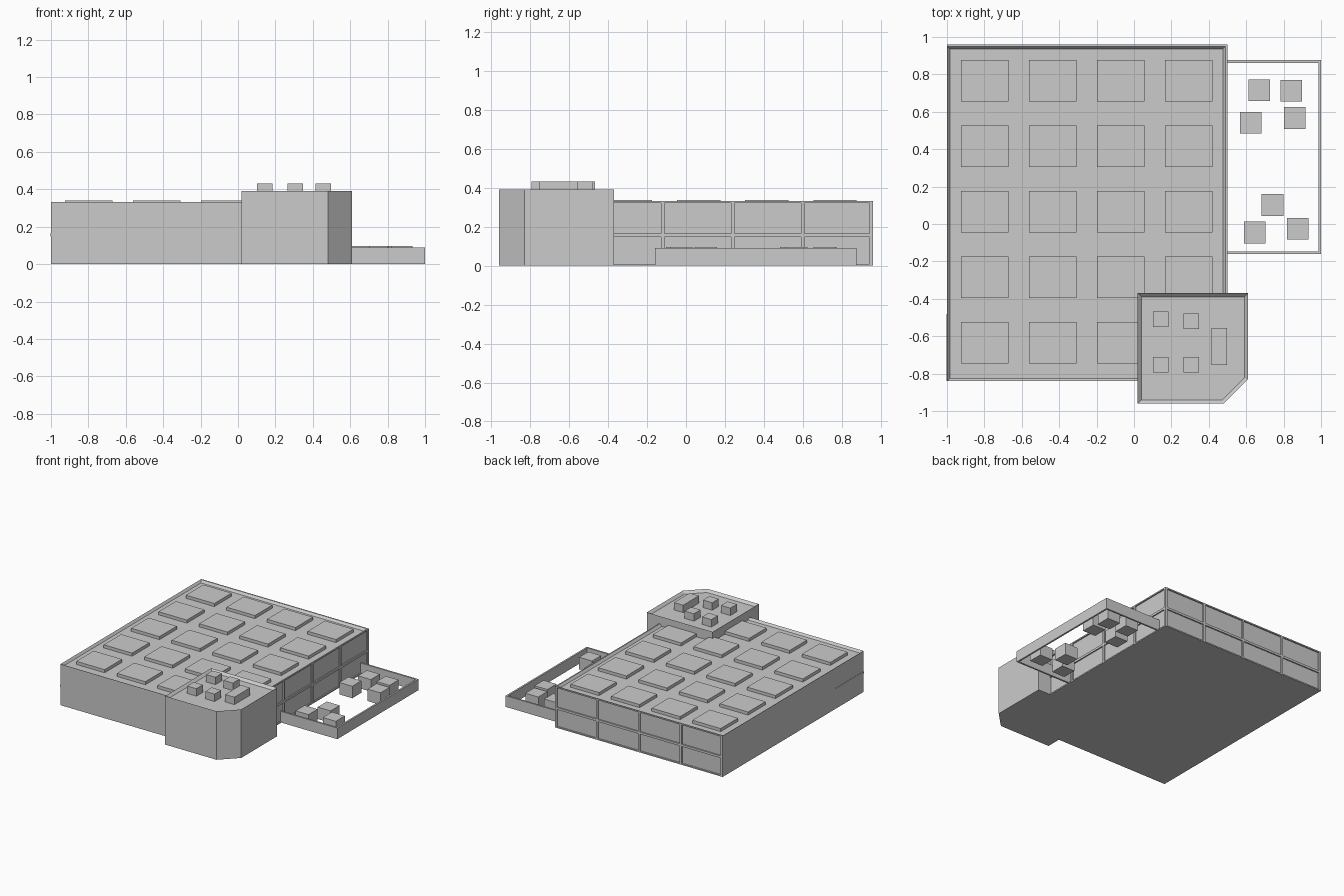
import bpy
import bmesh

default = bpy.data.objects.get("Cube")
if default:
    bpy.data.objects.remove(default, do_unlink=True)

GREY = (0.6, 0.6, 0.6, 1)
concrete = bpy.data.materials.new("plain_grey")
concrete.use_nodes = True
concrete.diffuse_color = GREY
concrete.node_tree.nodes["Principled BSDF"].inputs["Base Color"].default_value = GREY


def finish(bm, name):
    bmesh.ops.recalc_face_normals(bm, faces=bm.faces)
    mesh = bpy.data.meshes.new(name)
    bm.to_mesh(mesh)
    bm.free()
    mesh.materials.append(concrete)
    obj = bpy.data.objects.new(name, mesh)
    bpy.context.collection.objects.link(obj)
    return obj


def add_prism(bm, outline, z0, z1):
    """Extrude a flat outline upwards and return its top face."""
    base = bm.faces.new([bm.verts.new((x, y, z0)) for x, y in outline])
    out = bmesh.ops.extrude_face_region(bm, geom=[base], use_keep_orig=True)["geom"]
    for v in out:
        if isinstance(v, bmesh.types.BMVert):
            v.co.z = z1
    return next(f for f in out if isinstance(f, bmesh.types.BMFace))


def rect(x0, x1, y0, y1):
    return [(x0, y0), (x1, y0), (x1, y1), (x0, y1)]


def add_box(bm, x0, x1, y0, y1, z0, z1):
    return add_prism(bm, rect(x0, x1, y0, y1), z0, z1)


def add_square(bm, x, y, w, d, z0, z1):
    add_box(bm, x - w / 2, x + w / 2, y - d / 2, y + d / 2, z0, z1)


def parapet_block(name, outline, height, wall, depth):
    """Solid block whose roof is sunk behind a thin parapet."""
    bm = bmesh.new()
    top = add_prism(bm, outline, 0, height)
    bmesh.ops.recalc_face_normals(bm, faces=bm.faces)
    bmesh.ops.inset_region(bm, faces=[top], thickness=wall, use_even_offset=True)
    for v in top.verts:
        v.co.z -= depth
    return finish(bm, name)


# Main hall, with its right and back walls set behind a frame
X0, X1, Y0, Y1, H = -1.0, 0.5, -0.84, 0.96, 0.332
GAP, BAR = 0.01, 0.018
parapet_block("hall", rect(X0, X1 - GAP, Y0, Y1 - GAP), H, 0.015, 0.018)

# Frame of posts and rails on the right and back walls
bm = bmesh.new()
for z0, z1 in ((0, 0.01), (0.148, 0.166), (H - 0.01, H)):
    add_box(bm, X1 - GAP, X1, Y0, Y1, z0, z1)
    add_box(bm, X0, X1, Y1 - GAP, Y1, z0, z1)
for i in range(6):
    y = min(max(Y0 + i * (Y1 - Y0) / 5, Y0 + BAR / 2), Y1 - BAR / 2)
    add_box(bm, X1 - GAP, X1, y - BAR / 2, y + BAR / 2, 0, H)
for i in range(5):
    x = min(max(X0 + i * (X1 - X0) / 4, X0 + BAR / 2), X1 - BAR / 2)
    add_box(bm, x - BAR / 2, x + BAR / 2, Y1 - GAP, Y1, 0, H)
finish(bm, "wall_frame")

# Short rail near the front of the left-hand wall
bm = bmesh.new()
add_box(bm, X0 - 0.002, X0 + 0.01, Y0, -0.48, 0.148, 0.166)
finish(bm, "short_rail")

# Skylights in a regular grid
bm = bmesh.new()
for i in range(4):
    for j in range(5):
        add_square(bm, -0.797 + 0.363 * i, -0.635 + 0.35 * j, 0.254, 0.222, 0.3, 0.339)
finish(bm, "skylights")

# Corner office block with one cut corner
office = [(0.02, -0.96), (0.48, -0.96), (0.61, -0.83), (0.61, -0.37), (0.02, -0.37)]
parapet_block("office_block", office, 0.392, 0.02, 0.02)

# Rooftop units on the office
bm = bmesh.new()
for x, y, depth in ((0.143, -0.51, 0.083), (0.305, -0.52, 0.083), (0.143, -0.753, 0.083),
                    (0.305, -0.753, 0.083), (0.455, -0.655, 0.2)):
    add_square(bm, x, y, 0.083, depth, 0.36, 0.432)
finish(bm, "rooftop_units")

# Yard wall, three sides, open towards the hall
T = 0.014
bm = bmesh.new()
add_prism(bm, [(0.49, -0.16), (1, -0.16), (1, 0.876), (0.49, 0.876), (0.49, 0.876 - T),
               (1 - T, 0.876 - T), (1 - T, -0.16 + T), (0.49, -0.16 + T)], 0, 0.09)
finish(bm, "yard_wall")

# Crates in the yard
bm = bmesh.new()
for x, y in ((0.67, 0.715), (0.84, 0.712), (0.625, 0.542), (0.86, 0.567),
             (0.74, 0.102), (0.645, -0.045), (0.875, -0.025)):
    add_square(bm, x, y, 0.116, 0.116, 0, 0.097)
finish(bm, "yard_crates")
